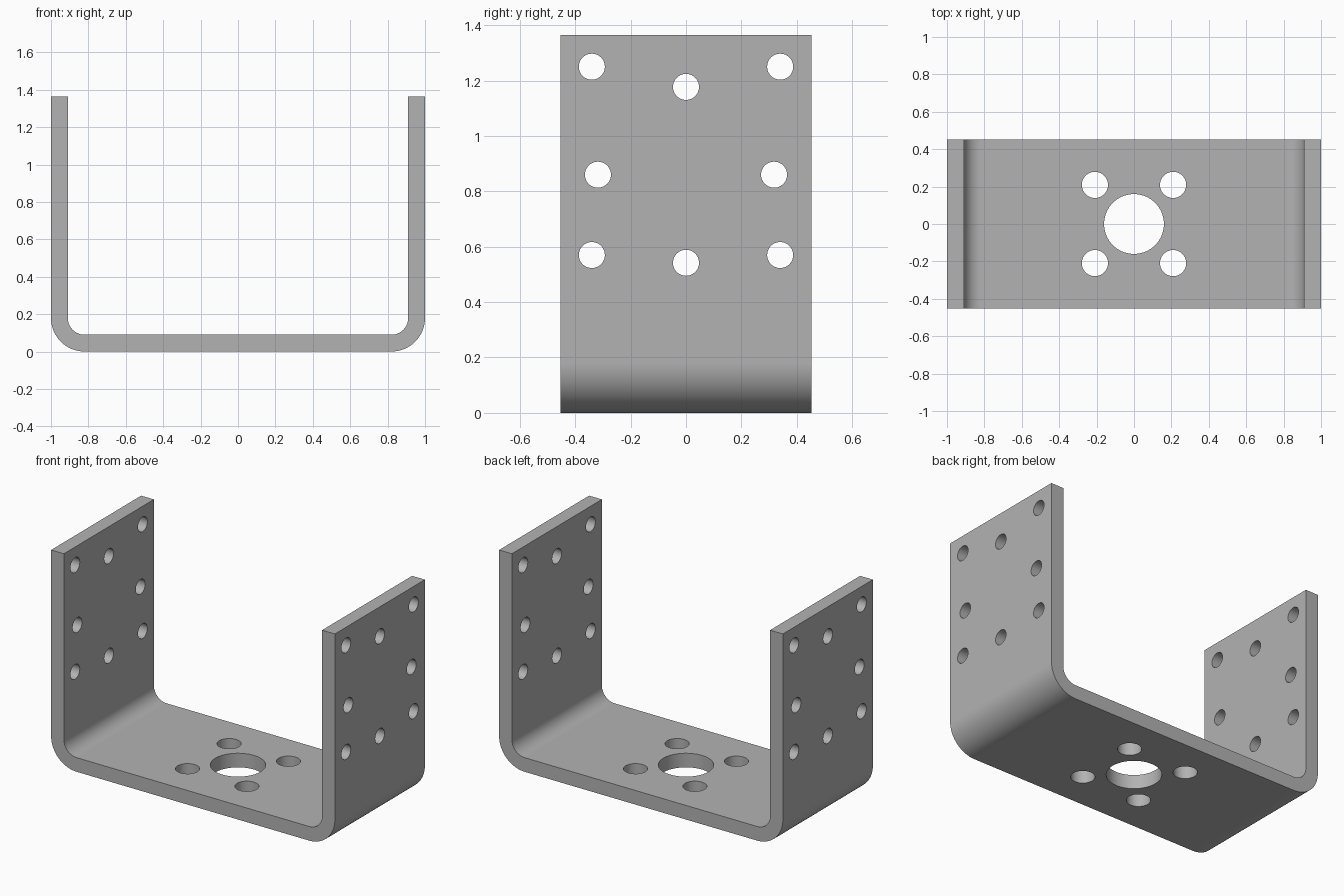
import bpy
import bmesh
from math import cos, sin, pi, radians
from mathutils import Matrix, Vector

if "Cube" in bpy.data.objects:
    bpy.data.objects.remove(bpy.data.objects["Cube"], do_unlink=True)

HEIGHT, DEPTH, THICK = 1.365, 0.906, 0.09
OUTER_R, INNER_R = 0.18, 0.09
STEPS = 16

steel = bpy.data.materials.new("grey steel")
steel.use_nodes = True
grey = (0.45, 0.45, 0.45, 1)
steel.diffuse_color = grey
steel.node_tree.nodes["Principled BSDF"].inputs["Base Color"].default_value = grey


def make_object(name, bm):
    bmesh.ops.recalc_face_normals(bm, faces=bm.faces)
    mesh = bpy.data.meshes.new(name)
    bm.to_mesh(mesh)
    bm.free()
    mesh.materials.append(steel)
    obj = bpy.data.objects.new(name, mesh)
    bpy.context.collection.objects.link(obj)
    return obj


def bend(radius):
    """Quarter bend of the right-hand corner, from floor to wall."""
    cx, cz = 1 - OUTER_R, OUTER_R
    return [(cx + radius * sin(a), cz - radius * cos(a))
            for a in (pi / 2 * i / STEPS for i in range(STEPS + 1))]


# U-shaped strip: half profile, mirrored and extruded along y
outer = bend(OUTER_R) + [(1, HEIGHT)]
inner = [(1 - THICK, HEIGHT)] + bend(INNER_R)[::-1]
half = outer + inner
profile = half + [(-x, z) for x, z in half[::-1]]
bm = bmesh.new()
face = bm.faces.new([bm.verts.new((x, -DEPTH / 2, z)) for x, z in profile])
ext = bmesh.ops.extrude_face_region(bm, geom=[face])
bmesh.ops.translate(bm, vec=Vector((0, DEPTH, 0)),
                    verts=[g for g in ext["geom"] if isinstance(g, bmesh.types.BMVert)])
bracket = make_object("u_bracket", bm)

# Hole cutters: through the floor and through each wall
bm = bmesh.new()


def drill(radius, location, along_x=False, segments=40):
    turn = Matrix.Rotation(pi / 2 if along_x else 0, 4, "Y")
    bmesh.ops.create_cone(bm, cap_ends=True, segments=segments, radius1=radius,
                          radius2=radius, depth=0.3,
                          matrix=Matrix.Translation(location) @ turn)


drill(0.16, (0, 0, 0.05), segments=64)
for sx in (-1, 1):
    for sy in (-1, 1):
        drill(0.07, (sx * 0.209, sy * 0.209, 0.05))
        for y, z in ((0.34, 1.25), (0.318, 0.86), (0.34, 0.57)):
            drill(0.047, (sx * 0.955, sy * y, z), True)
    for z in (1.177, 0.542):
        drill(0.047, (sx * 0.955, 0, z), True)
cutter = make_object("hole_cutter", bm)
cutter.hide_render = True

# Cut the holes, then drop the cutter
bpy.ops.object.select_all(action="DESELECT")
bpy.context.view_layer.objects.active = bracket
bracket.select_set(True)
cut = bracket.modifiers.new("holes", "BOOLEAN")
cut.operation = "DIFFERENCE"
cut.solver = "EXACT"
cut.object = cutter
bpy.ops.object.modifier_apply(modifier=cut.name)
bpy.data.objects.remove(cutter, do_unlink=True)

# Smooth bends and hole walls, crisp edges, flat plates
bpy.ops.object.shade_smooth_by_angle(angle=radians(30))
weighted = bracket.modifiers.new("flat_plates", "WEIGHTED_NORMAL")
weighted.keep_sharp = True
